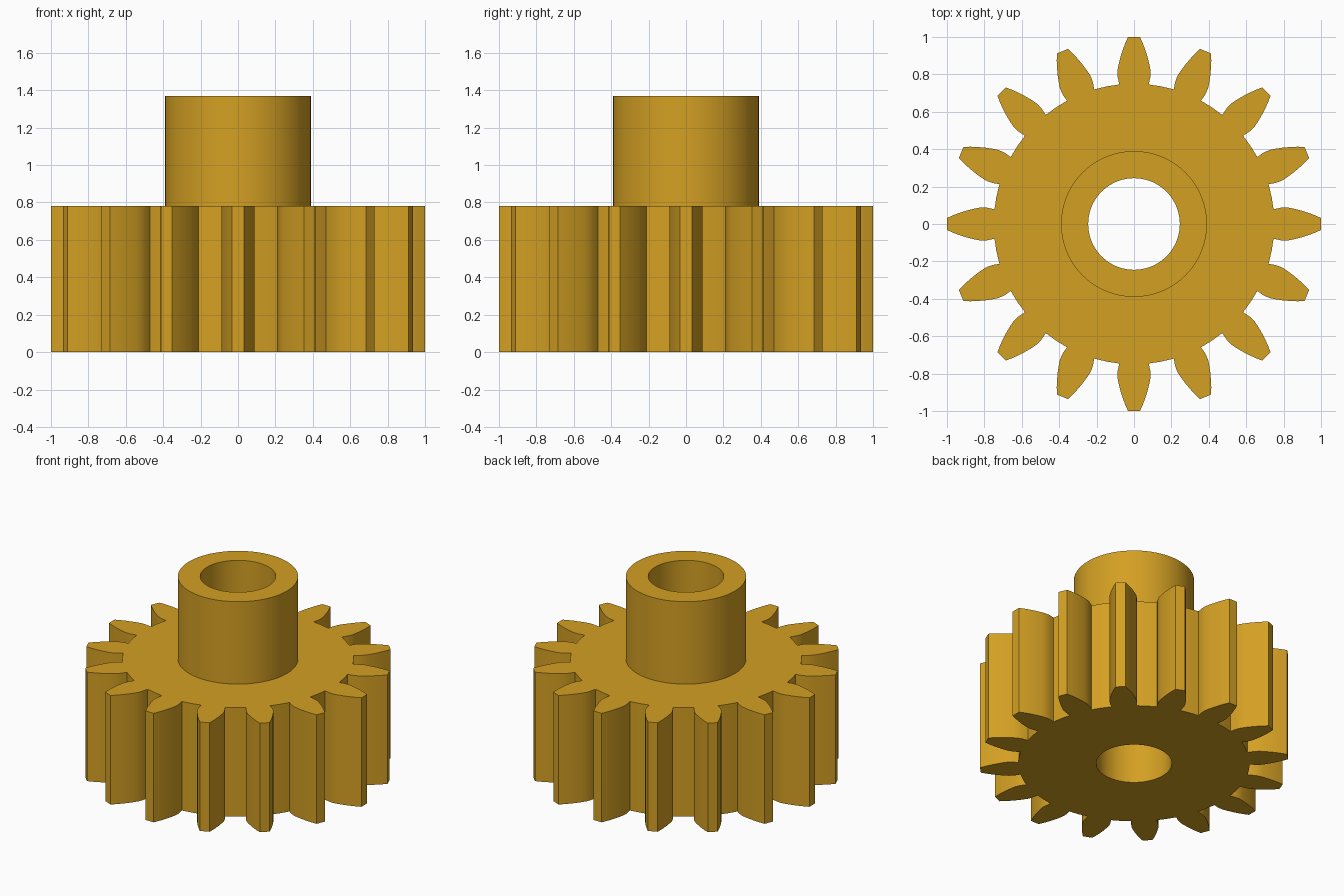
import bpy
import bmesh
import math

if "Cube" in bpy.data.objects:
    bpy.data.objects.remove(bpy.data.objects["Cube"])

TEETH = 16
GEAR_H, HUB_H = 0.78, 1.37
ROOT_R, HUB_R, BORE_R = 0.75, 0.39, 0.245
# Tooth flank from root to tip: (distance from axis, half width)
FLANK = [(0.746, 0.079), (0.785, 0.087), (0.82, 0.0885), (0.85, 0.083),
         (0.89, 0.073), (0.93, 0.0605), (0.965, 0.0475), (1.0, 0.032)]
HALF = math.atan2(FLANK[0][1], FLANK[0][0])
PITCH = 2 * math.pi / TEETH

brass = bpy.data.materials.new("brass")
brass.diffuse_color = (0.658, 0.352, 0.017, 1.0)
brass.use_nodes = True
brass.node_tree.nodes["Principled BSDF"].inputs["Base Color"].default_value = brass.diffuse_color

bm = bmesh.new()

# Four evenly spread angles per tooth: right root, centre, left root, gap middle
ANGLES = [i * PITCH + a for i in range(TEETH)
          for a in (-HALF, 0, HALF, PITCH / 2)]


def ring(radius, z):
    return [bm.verts.new((radius * math.cos(a), radius * math.sin(a), z))
            for a in ANGLES]


def bridge(lower, upper):
    n = len(lower)
    for i in range(n):
        j = (i + 1) % n
        bm.faces.new((lower[i], lower[j], upper[j], upper[i]))


def toothed_layer(z):
    """Return the root ring, the full outline and the tooth cap faces."""
    root = ring(ROOT_R, z)
    outline, caps = [], []
    for i in range(TEETH):
        c, s = math.cos(i * PITCH), math.sin(i * PITCH)
        right, mid, left, gap = root[4 * i:4 * i + 4]
        side = [(r, -w) for r, w in FLANK[1:]]
        pts = side + [(r, -w) for r, w in reversed(side)]
        tooth = [bm.verts.new((r * c - w * s, r * s + w * c, z)) for r, w in pts]
        outline += [right] + tooth + [left, gap]
        caps.append(bm.faces.new([right] + tooth + [left, mid]))
    return root, outline


# Toothed wheel
bottom_root, bottom_outline = toothed_layer(0)
top_root, top_outline = toothed_layer(GEAR_H)
bridge(bottom_outline, top_outline)

# Shoulder, hub, bore and underside
hub_base, hub_top = ring(HUB_R, GEAR_H), ring(HUB_R, HUB_H)
bore_top, bore_bottom = ring(BORE_R, HUB_H), ring(BORE_R, 0)
profile = [top_root, hub_base, hub_top, bore_top, bore_bottom, bottom_root]
for a, b in zip(profile, profile[1:]):
    bridge(a, b)

bmesh.ops.recalc_face_normals(bm, faces=bm.faces)
mesh = bpy.data.meshes.new("pinion_gear")
bm.to_mesh(mesh)
bm.free()
mesh.materials.append(brass)

gear = bpy.data.objects.new("pinion_gear", mesh)
bpy.context.collection.objects.link(gear)
bpy.context.view_layer.objects.active = gear
gear.select_set(True)
bpy.ops.object.shade_smooth_by_angle(angle=math.radians(30))
